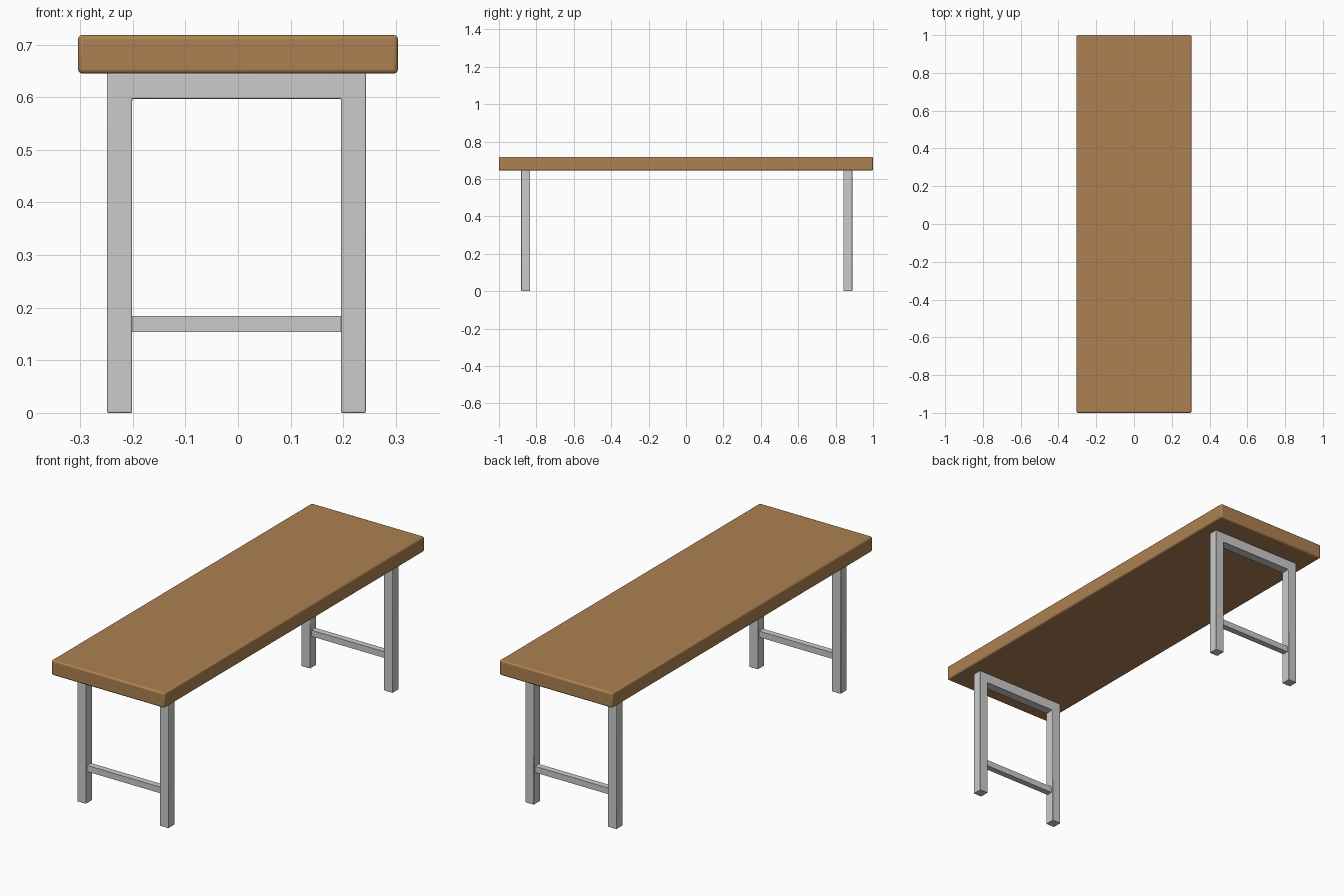
import bpy, bmesh

if "Cube" in bpy.data.objects:
    bpy.data.objects.remove(bpy.data.objects["Cube"])

wood = bpy.data.materials.new("wood")
wood.diffuse_color = (0.42, 0.22, 0.085, 1)
wood.use_nodes = True
wood.node_tree.nodes["Principled BSDF"].inputs["Base Color"].default_value = wood.diffuse_color


def finish(bm, name, bevel=0, material=None):
    bmesh.ops.recalc_face_normals(bm, faces=bm.faces)
    mesh = bpy.data.meshes.new(name)
    bm.to_mesh(mesh)
    bm.free()
    ob = bpy.data.objects.new(name, mesh)
    bpy.context.collection.objects.link(ob)
    if material:
        mesh.materials.append(material)
    if bevel:
        mod = ob.modifiers.new("rounded_edges", "BEVEL")
        mod.width = bevel
        mod.segments = 3
    bpy.context.view_layer.objects.active = ob
    ob.select_set(True)
    bpy.ops.object.shade_smooth_by_angle()
    ob.select_set(False)
    return ob


def prism(name, profile, y0, y1, bevel=0, material=None):
    """Extrude an xz outline from y0 to y1."""
    bm = bmesh.new()
    face = bm.faces.new([bm.verts.new((x, y0, z)) for x, z in profile])
    ext = bmesh.ops.extrude_face_region(bm, geom=[face])["geom"]
    verts = [v for v in ext if isinstance(v, bmesh.types.BMVert)]
    bmesh.ops.translate(bm, verts=verts, vec=(0, y1 - y0, 0))
    return finish(bm, name, bevel, material)


def rect(x0, x1, z0, z1):
    return [(x0, z0), (x1, z0), (x1, z1), (x0, z1)]


# Thick wooden top
prism("table_top", rect(-0.304, 0.304, 0.645, 0.718), -1, 1, 0.008, wood)

# Two legs joined by an upper rail, as one upside-down U
LO, LI, RI, RO = -0.249, -0.201, 0.196, 0.243
u_frame = [(LO, 0), (LI, 0), (LI, 0.597), (RI, 0.597),
           (RI, 0), (RO, 0), (RO, 0.646), (LO, 0.646)]
for side, y in (("front", -0.857), ("back", 0.865)):
    prism(side + "_leg_frame", u_frame, y - 0.024, y + 0.024, 0.003)
    # Thin stretcher between the legs
    prism(side + "_stretcher", rect(LI - 0.002, RI + 0.002, 0.154, 0.184),
          y - 0.015, y + 0.015)
